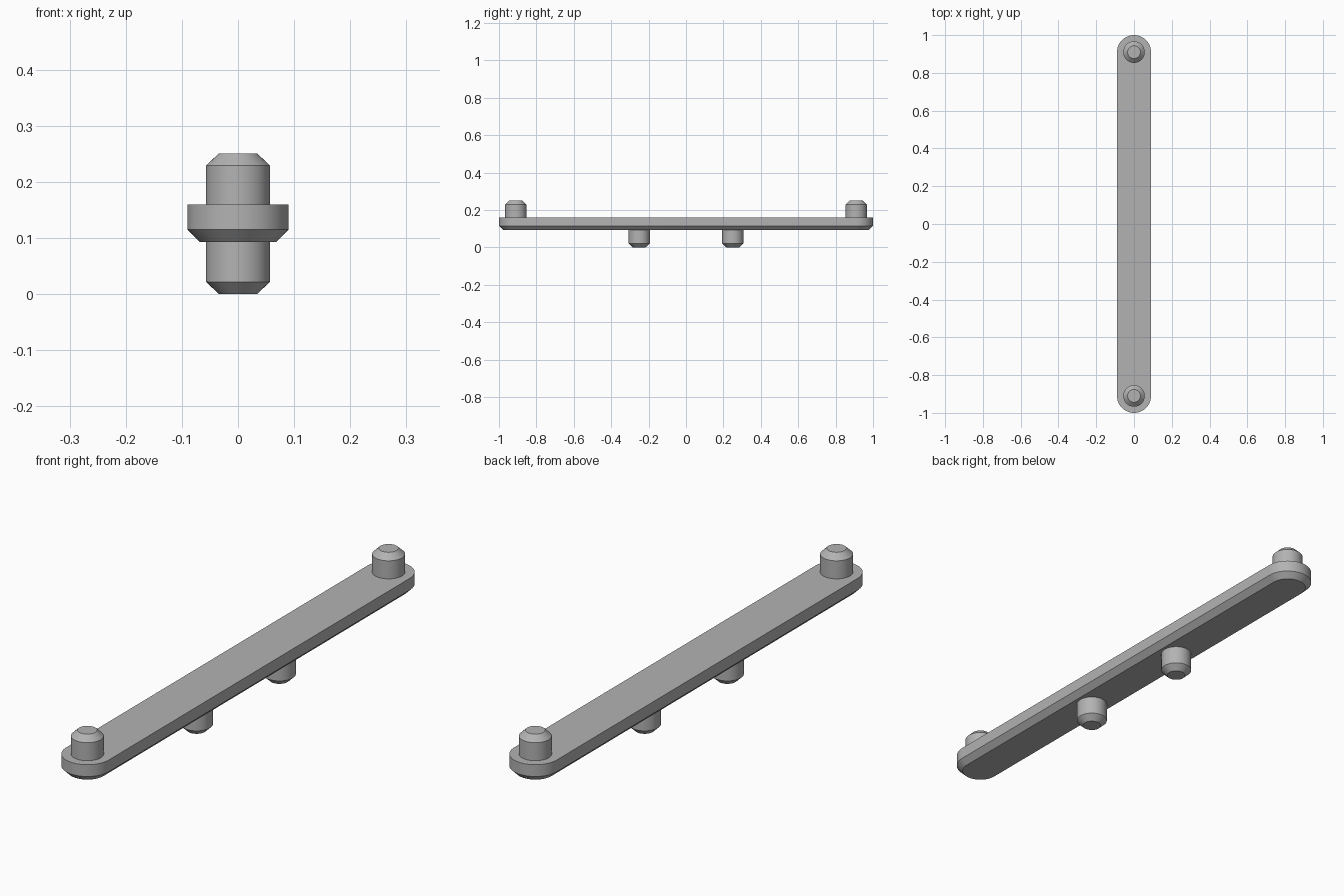
import bpy
import math

cube = bpy.data.objects.get("Cube")
if cube:
    bpy.data.objects.remove(cube)

grey = bpy.data.materials.new("plain grey")
grey.use_nodes = True
colour = (0.45, 0.45, 0.45, 1)
grey.diffuse_color = colour
grey.node_tree.nodes["Principled BSDF"].inputs["Base Color"].default_value = colour


def ring(radius, z, centre_y=0, stretch=0, steps=32):
    """Circle or, with stretch, a rounded slot outline running along y."""
    points = []
    for side in (1, -1):
        for i in range(steps + 1):
            if not stretch and i == steps:
                continue
            a = math.pi * i / steps
            points.append((side * radius * math.cos(a),
                           centre_y + side * (stretch + radius * math.sin(a)), z))
    return points


def loft(name, rings):
    """Skin a stack of equal outlines, listed bottom to top, and cap the ends."""
    n = len(rings[0])
    verts = [p for r in rings for p in r]
    faces = [tuple(reversed(range(n))), tuple(range(len(verts) - n, len(verts)))]
    for k in range(len(rings) - 1):
        for i in range(n):
            j = (i + 1) % n
            faces.append((k * n + i, k * n + j, (k + 1) * n + j, (k + 1) * n + i))
    mesh = bpy.data.meshes.new(name)
    mesh.from_pydata(verts, [], faces)
    mesh.materials.append(grey)
    obj = bpy.data.objects.new(name, mesh)
    bpy.context.collection.objects.link(obj)
    bpy.ops.object.select_all(action="DESELECT")
    obj.select_set(True)
    bpy.context.view_layer.objects.active = obj
    bpy.ops.object.shade_smooth_by_angle(angle=math.radians(30))
    return obj


# Long bar with rounded ends and a chamfered lower edge
BAR_BOTTOM, BAR_TOP, HALF_WIDTH = 0.093, 0.16, 0.09
STRAIGHT = 1 - HALF_WIDTH
loft("bar", [ring(r, z, stretch=STRAIGHT) for r, z in
             ((0.068, BAR_BOTTOM), (HALF_WIDTH, 0.115), (HALF_WIDTH, BAR_TOP))])

# Chamfered pegs: a pair above the ends, a pair below the middle
PEG, TIP, BEVEL, HEIGHT = 0.057, 0.034, 0.022, 0.251
for label, side in (("front", -1), ("back", 1)):
    loft(label + "_upper_peg", [ring(r, z, side * STRAIGHT) for r, z in
         ((PEG, BAR_TOP), (PEG, HEIGHT - BEVEL), (TIP, HEIGHT))])
    loft(label + "_lower_peg", [ring(r, z, side * 0.25) for r, z in
         ((TIP, 0), (PEG, BEVEL), (PEG, BAR_BOTTOM))])
